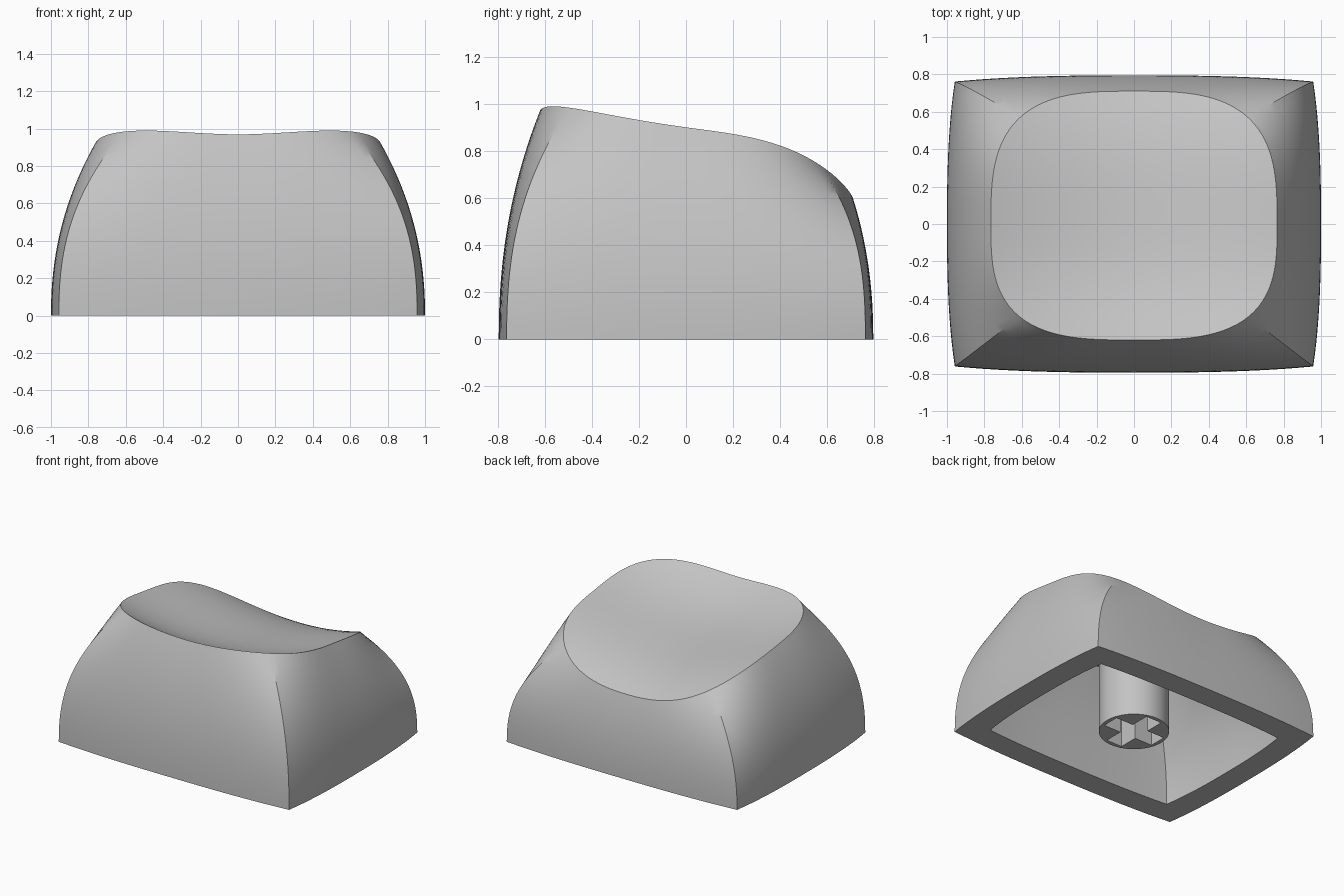
import bpy, bmesh, math

if "Cube" in bpy.data.objects:
    bpy.data.objects.remove(bpy.data.objects["Cube"], do_unlink=True)

SEGMENTS = 128
WALL_RINGS = 28
TOP_RINGS = 16

grey = bpy.data.materials.new("plain_grey")
grey.use_nodes = True
grey.diffuse_color = (0.55, 0.55, 0.55, 1)
grey.node_tree.nodes["Principled BSDF"].inputs["Base Color"].default_value = grey.diffuse_color


def dish(x, y):
    """Height of the scooped top, falling towards the back."""
    return 0.77 - 0.137 * y + 0.085 * y**2 - 0.34 * y**3 + 0.222 * x**2


def wall_point(angle, t, inset):
    """Plan of the side wall: bowed rectangle at t=0, rounded rim at t=1."""
    c, s = math.cos(angle), math.sin(angle)
    big, small = max(abs(c), abs(s)), min(abs(c), abs(s))
    bowed = (1 - 0.042 * (small / big) ** 2.5) / big
    n = 3.1
    rounded = (abs(c) ** n + abs(s) ** n) ** (-1 / n)
    r = bowed + (rounded - bowed) * t**3.3
    half_x = 1 - 0.235 * t**2.2
    half_y = 0.795 - (0.085 if s > 0 else 0.175) * t**2.2
    return (half_x - inset) * r * c, (half_y - inset) * r * s


def bridge(bm, a, b):
    for i in range(len(a)):
        j = (i + 1) % len(a)
        bm.faces.new((a[i], a[j], b[j], b[i]))


def add_skin(bm, inset, drop):
    """Wall rings plus dished lid; returns the ring at the base."""
    angles = [math.tau * i / SEGMENTS for i in range(SEGMENTS)]
    rim = [wall_point(a, 1, inset) for a in angles]
    rings = []
    for k in range(WALL_RINGS + 1):
        t = k / WALL_RINGS
        rings.append([bm.verts.new((*wall_point(a, t, inset), t * (dish(*p) - drop)))
                      for a, p in zip(angles, rim)])
    for k in range(1, TOP_RINGS):
        f = 1 - k / TOP_RINGS
        rings.append([bm.verts.new((x * f, y * f, dish(x * f, y * f) - drop))
                      for x, y in rim])
    for a, b in zip(rings, rings[1:]):
        bridge(bm, a, b)
    centre = bm.verts.new((0, 0, dish(0, 0) - drop))
    last = rings[-1]
    for i in range(SEGMENTS):
        bm.faces.new((last[i], last[(i + 1) % SEGMENTS], centre))
    return rings[0]


def finish(bm, name):
    bmesh.ops.recalc_face_normals(bm, faces=bm.faces)
    mesh = bpy.data.meshes.new(name)
    bm.to_mesh(mesh)
    bm.free()
    mesh.materials.append(grey)
    obj = bpy.data.objects.new(name, mesh)
    bpy.context.collection.objects.link(obj)
    return obj


def smooth(obj):
    bpy.ops.object.select_all(action="DESELECT")
    obj.select_set(True)
    bpy.context.view_layer.objects.active = obj
    bpy.ops.object.shade_smooth_by_angle(angle=math.radians(30))


def prism(name, outline, bottom, top):
    bm = bmesh.new()
    low = [bm.verts.new((x, y, bottom)) for x, y in outline]
    high = [bm.verts.new((x, y, top)) for x, y in outline]
    bridge(bm, low, high)
    bm.faces.new(low)
    bm.faces.new(high)
    return finish(bm, name)


# Hollow cap: outer skin, inner skin and the flat lip between them
bm = bmesh.new()
outer = add_skin(bm, 0, 0)
inner = add_skin(bm, 0.18, 0.13)
bridge(bm, outer, inner)
smooth(finish(bm, "cap_shell"))

# Mounting stem under the cap
circle = [(0.24 * math.cos(math.tau * i / 64), 0.24 * math.sin(math.tau * i / 64))
          for i in range(64)]
stem = prism("mounting_stem", circle, 0.02, 0.69)

# Cross-shaped socket cut into the stem
arm, half = 0.21, 0.065
cross = []
for i in range(4):
    c, s = round(math.cos(i * math.pi / 2)), round(math.sin(i * math.pi / 2))
    for x, y in ((arm, -half), (arm, half), (half, half)):
        cross.append((x * c - y * s, x * s + y * c))
cutter = prism("socket_cutter", cross, -0.1, 0.45)
cutter.hide_render = True
cut = stem.modifiers.new("socket", "BOOLEAN")
cut.operation = "DIFFERENCE"
cut.solver = "EXACT"
cut.object = cutter
bpy.context.view_layer.objects.active = stem
bpy.ops.object.modifier_apply(modifier=cut.name)
bpy.data.objects.remove(cutter, do_unlink=True)
smooth(stem)
